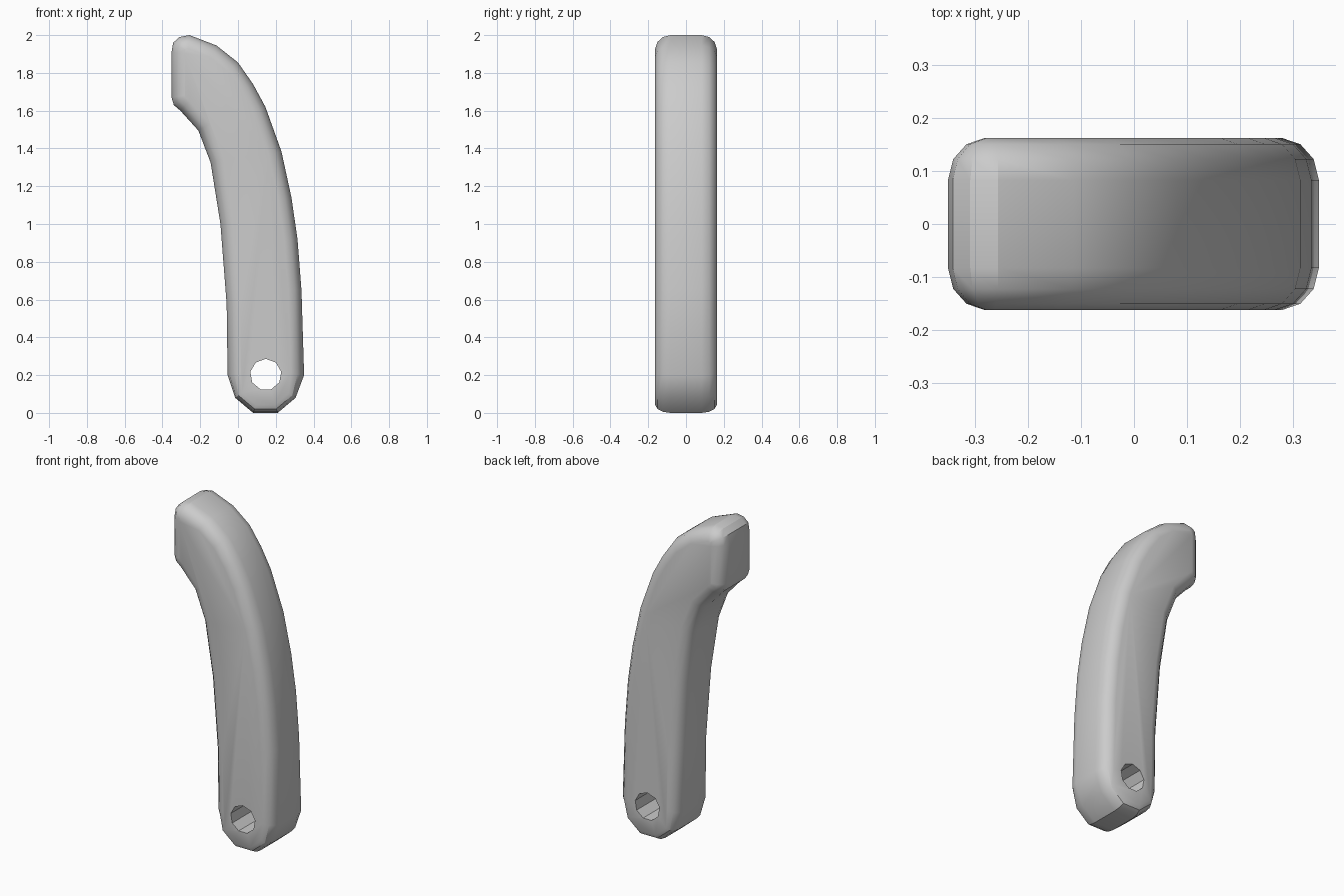
import bpy, bmesh, math
from mathutils import Vector

if "Cube" in bpy.data.objects:
    bpy.data.objects.remove(bpy.data.objects["Cube"], do_unlink=True)

HALF = 0.163

# one plain grey for the whole part
grey = bpy.data.materials.new("plain grey")
grey.use_nodes = True
colour = (0.6, 0.6, 0.6, 1)
grey.diffuse_color = colour
grey.node_tree.nodes["Principled BSDF"].inputs["Base Color"].default_value = colour

# side outline, counter-clockwise from the rounded foot, as (x, z)
foot = [(-.055, .2), (-.015, .08), (.08, 0), (.21, 0), (.305, .08), (.35, .2)]
outer_curve = [(.336, .65), (.315, .92), (.283, 1.14), (.23, 1.384), (.145, 1.62),
               (.08, 1.74), (0, 1.855), (-.114, 1.945), (-.257, 2)]
tip = [(-.31, 1.99), (-.343, 1.96), (-.352, 1.91), (-.352, 1.67), (-.34, 1.63), (-.305, 1.6)]
inner_curve = [(-.21, 1.495), (-.145, 1.325), (-.093, 1), (-.06, .575)]
outline = [Vector(p) for p in foot + outer_curve + tip + inner_curve]


def inset_outline(amount):
    """Move every outline point inward along its mitre; the foot moves less."""
    result = []
    for i, p in enumerate(outline):
        a = (p - outline[i - 1]).normalized()
        b = (outline[(i + 1) % len(outline)] - p).normalized()
        na, nb = Vector((-a.y, a.x)), Vector((-b.y, b.x))
        mitre = (na + nb) / (1 + na.dot(nb))
        result.append(p + mitre * amount * (0.6 if 0 < i < 5 else 1))
    return result


# arm body: outline rings with rounded rims front and back
rim = [(0.07, HALF), (0.035, HALF - .012), (0.01, HALF - .04), (0, HALF - .08)]
levels = [(d, -y) for d, y in rim] + [(d, y) for d, y in reversed(rim)]
bm = bmesh.new()
rings = [[bm.verts.new((p.x, y, p.y)) for p in inset_outline(d)] for d, y in levels]
n = len(outline)
for low, high in zip(rings, rings[1:]):
    for i in range(n):
        j = (i + 1) % n
        bm.faces.new((low[i], low[j], high[j], high[i]))
bm.faces.new(rings[0])
bm.faces.new(rings[-1])
bmesh.ops.recalc_face_normals(bm, faces=bm.faces)
mesh = bpy.data.meshes.new("curved_arm")
bm.to_mesh(mesh)
bm.free()
arm = bpy.data.objects.new("curved_arm", mesh)
bpy.context.collection.objects.link(arm)
mesh.materials.append(grey)

# pivot hole through the foot
bpy.ops.mesh.primitive_cylinder_add(vertices=9, radius=.083, depth=1, location=(.147, 0, .203),
                                    rotation=(math.pi / 2, 0, 0))
cutter = bpy.context.object
cutter.name = "pivot_hole_cutter"
cutter.data.materials.append(grey)
cut = arm.modifiers.new("pivot_hole", 'BOOLEAN')
cut.operation, cut.solver, cut.object = 'DIFFERENCE', 'EXACT', cutter
bpy.ops.object.select_all(action='DESELECT')
arm.select_set(True)
bpy.context.view_layer.objects.active = arm
bpy.ops.object.modifier_apply(modifier=cut.name)
bpy.data.objects.remove(cutter, do_unlink=True)

# soft sides, crisp facets on the foot
bpy.ops.object.shade_smooth_by_angle(angle=math.radians(30))
